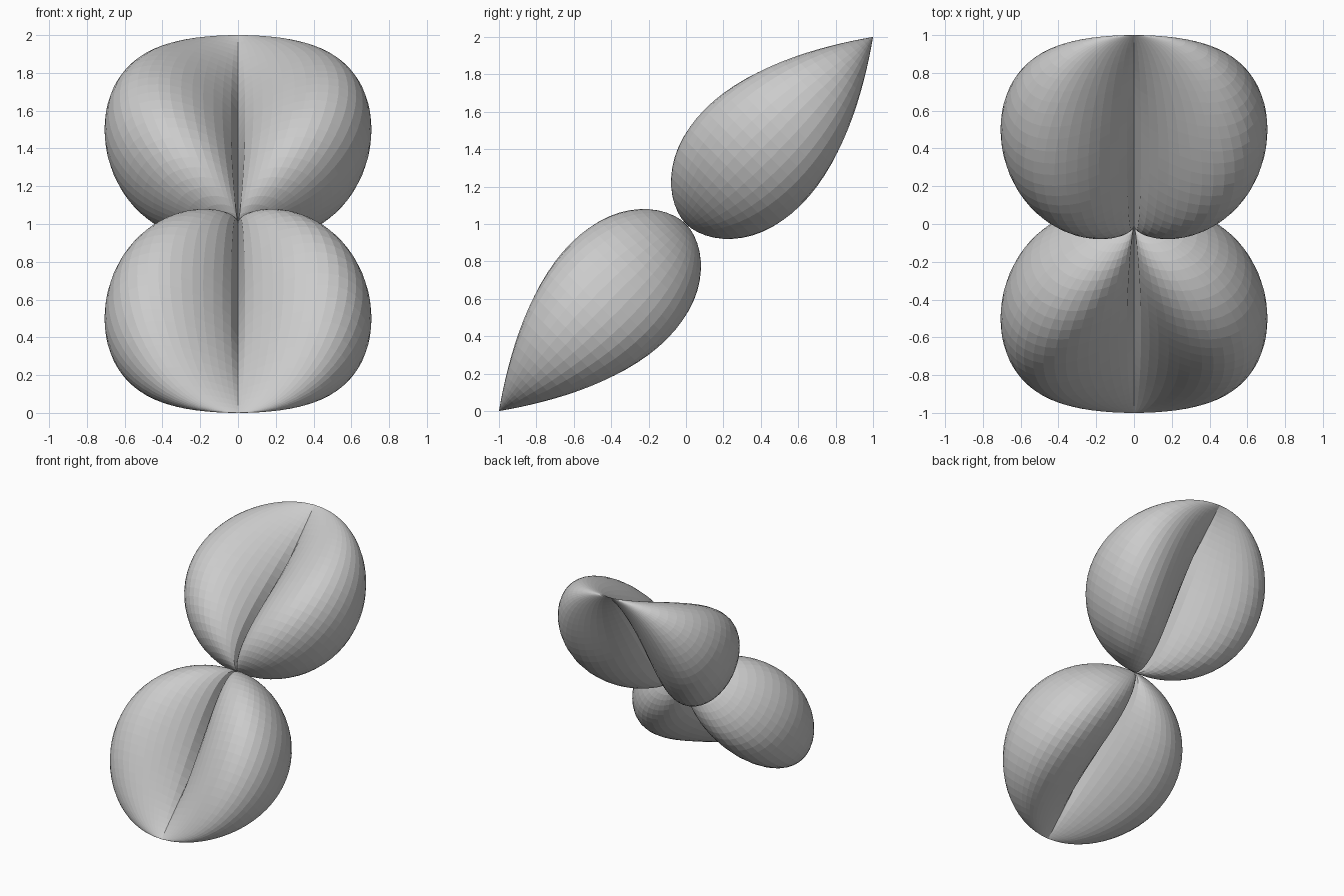
import bpy, bmesh, math

if "Cube" in bpy.data.objects:
    bpy.data.objects.remove(bpy.data.objects["Cube"])

RINGS, SIDES = 32, 64


def section_height(beta, p):
    # pinched oval: closes to zero at the seam and at the rim
    peak = math.sqrt(p / (1 + p))
    norm = peak ** p * math.sqrt(1 - peak * peak)
    return abs(math.sin(beta)) ** p * math.cos(beta) / norm


def lobe_point(i, j, sign):
    # position along the lobe: 0 at the centre, 1 at the tip
    along = math.sin(0.5 * math.pi * i / RINGS) ** 2
    half = SIDES // 2
    k = (j % half) / half
    beta = math.pi * (0.5 * k + 0.5 * (3 * k * k - 2 * k ** 3)) + math.pi * (j // half)
    width = math.sqrt(max(0, 2 * along * (1 - along)))
    thick = along ** 0.555 * (1 - along)
    x = width * math.sin(beta)
    off = thick * section_height(beta, 0.25 + 0.7 * along) / math.sqrt(2)
    return (x, sign * (along - off), 1 + sign * (along + off))


def make_lobe(name, sign):
    bm = bmesh.new()
    start = bm.verts.new((0, 0, 1))
    tip = bm.verts.new((0, sign, 1 + sign))
    rings = [[bm.verts.new(lobe_point(i, j, sign)) for j in range(SIDES)]
             for i in range(1, RINGS)]
    for j in range(SIDES):
        n = (j + 1) % SIDES
        bm.faces.new((start, rings[0][n], rings[0][j]))
        bm.faces.new((tip, rings[-1][j], rings[-1][n]))
        for a, b in zip(rings, rings[1:]):
            bm.faces.new((a[j], a[n], b[n], b[j]))
    bmesh.ops.recalc_face_normals(bm, faces=bm.faces)
    mesh = bpy.data.meshes.new(name)
    bm.to_mesh(mesh)
    bm.free()
    obj = bpy.data.objects.new(name, mesh)
    bpy.context.collection.objects.link(obj)


# two pinched lobes meeting at the centre
make_lobe("upper_lobe", 1)
make_lobe("lower_lobe", -1)
